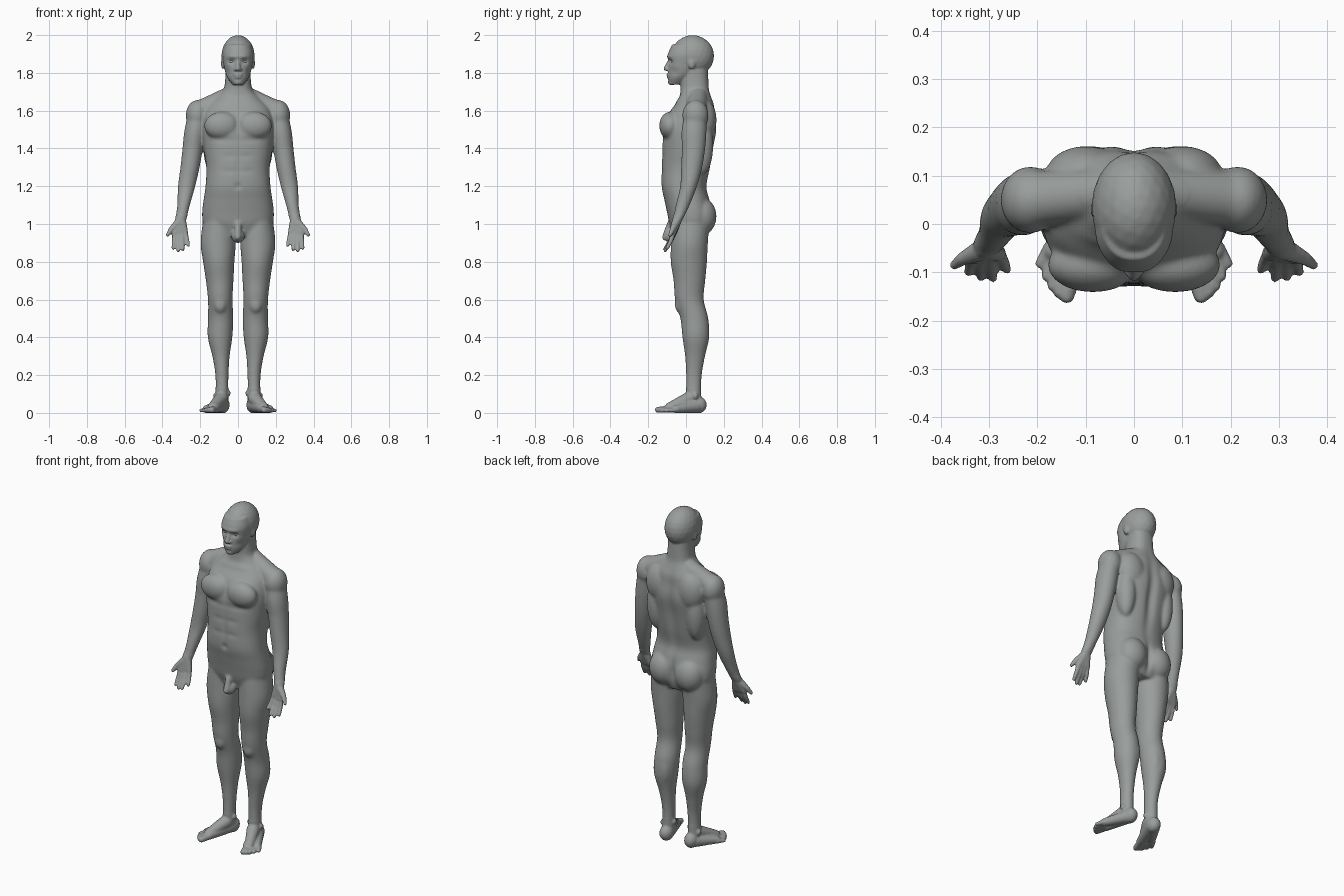
import bpy
import bmesh
import math
from mathutils import Matrix, Vector

default_cube = bpy.data.objects.get("Cube")
if default_cube:
    bpy.data.objects.remove(default_cube, do_unlink=True)

skin = bpy.data.materials.new("grey_clay")
skin.use_nodes = True
skin.diffuse_color = (.32, .34, .33, 1)
skin.node_tree.nodes["Principled BSDF"].inputs["Base Color"].default_value = (.32, .34, .33, 1)
skin.roughness = .6

bm = bmesh.new()


def smooth_rows(rows, steps=6):
    """Catmull-Rom interpolation through the cross-section rows."""
    result = []
    last = len(rows) - 1
    for i in range(last):
        before, start = rows[max(i - 1, 0)], rows[i]
        end, after = rows[i + 1], rows[min(i + 2, last)]
        for k in range(steps):
            t = k / steps
            result.append([
                b + t * (c - a) / 2 + t * t * (a - 2.5 * b + 2 * c - d / 2)
                + t ** 3 * (1.5 * (b - c) + (d - a) / 2)
                for a, b, c, d in zip(before, start, end, after)])
    result.append(rows[last])
    return result


def loft(rows, side=1, power=2, segments=40):
    """Closed skin through rows of (z, centre x, centre y, radius x, radius y)."""
    rings = []
    for z, cx, cy, rx, ry in smooth_rows(rows):
        ring = []
        for k in range(segments):
            angle = math.tau * k / segments
            c, s = math.cos(angle), math.sin(angle)
            x = cx + rx * math.copysign(abs(c) ** (2 / power), c)
            y = cy + ry * math.copysign(abs(s) ** (2 / power), s)
            ring.append(bm.verts.new((side * x, y, z)))
        rings.append(ring)
    for low, high in zip(rings, rings[1:]):
        for k in range(segments):
            n = (k + 1) % segments
            bm.faces.new((low[k], low[n], high[n], high[k]))
    bm.faces.new(rings[0][::-1])
    bm.faces.new(rings[-1])


def blob(centre, radii, side=1):
    x, y, z = centre
    place = Matrix.Translation((side * x, y, z)) @ Matrix.Diagonal((*radii, 1))
    bmesh.ops.create_icosphere(bm, subdivisions=3, radius=1, matrix=place)


def taper(a, b, ra, rb, side=1):
    """Round-ended tapering rod."""
    blob(a, (ra,) * 3, side)
    blob(b, (rb,) * 3, side)
    a, b = (Vector((side * p[0], p[1], p[2])) for p in (a, b))
    turn = (b - a).to_track_quat('Z', 'Y').to_matrix().to_4x4()
    bmesh.ops.create_cone(bm, cap_ends=True, segments=24, radius1=ra, radius2=rb,
                          depth=(b - a).length,
                          matrix=Matrix.Translation((a + b) / 2) @ turn)


def between(a, b, t):
    return Vector(a).lerp(Vector(b), t)


# Torso and neck
loft([(.93, 0, .02, .13, .08), (1, 0, .025, .182, .112), (1.06, 0, .02, .19, .12),
      (1.13, 0, .005, .182, .12), (1.2, 0, -.01, .172, .12), (1.3, 0, 0, .168, .13),
      (1.4, 0, .01, .182, .136), (1.5, 0, .02, .19, .143), (1.58, 0, .03, .18, .125),
      (1.63, 0, .045, .155, .105), (1.67, 0, .05, .115, .086), (1.71, 0, .047, .078, .076),
      (1.76, 0, .045, .068, .074), (1.83, 0, .045, .066, .07)], power=2.4)

# Skull, face, nose, lips and chin
blob((0, .035, 1.89), (.088, .114, .11))
loft([(1.738, 0, -.055, .028, .034), (1.77, 0, -.035, .053, .059), (1.8, 0, -.02, .067, .074),
      (1.85, 0, -.006, .077, .088), (1.9, 0, 0, .081, .095), (1.95, 0, .008, .068, .082)],
     power=2.2)
taper((0, -.088, 1.865), (0, -.106, 1.823), .009, .013)
blob((0, -.092, 1.79), (.026, .013, .007))
blob((0, -.09, 1.777), (.021, .013, .007))
blob((0, -.075, 1.752), (.024, .021, .018))

# Groin
taper((0, -.085, 1), (0, -.112, .928), .018, .017)
blob((0, -.08, .935), (.036, .032, .038))

for side in (1, -1):
    # Nostrils and ears
    blob((.013, -.097, 1.818), (.009, .011, .009), side)
    blob((.08, .03, 1.85), (.01, .02, .03), side)

    # Chest, shoulder blades, back muscles and buttocks
    blob((.085, -.085, 1.52), (.095, .057, .075), side)
    blob((.1, .1, 1.55), (.085, .062, .11), side)
    blob((.13, .085, 1.42), (.055, .06, .16), side)
    blob((.085, .082, 1.04), (.086, .08, .1), side)

    # Neck-to-shoulder slope and rounded shoulder
    taper((.05, .065, 1.675), (.215, .05, 1.59), .05, .058, side)
    blob((.215, .05, 1.575), (.062, .07, .082), side)

    # Arm
    loft([(1.62, .205, .055, .05, .055), (1.5, .227, .043, .056, .066),
          (1.4, .24, .04, .054, .062), (1.3, .254, .03, .051, .056),
          (1.2, .272, .014, .046, .045), (1.1, .288, -.017, .034, .037),
          (1.02, .304, -.045, .03, .025)], side)

    # Hand: palm fan, two-joint fingers and thumb
    wrist = (.303, -.045, 1.03)
    tips = [(.263, -.095, .888), (.292, -.112, .866), (.317, -.11, .86), (.343, -.1, .872)]
    for i, tip in enumerate(tips):
        knuckle = between((.28, -.062, .955), (.334, -.068, .952), i / 3)
        middle = between(knuckle, tip, .5) + Vector((0, .004, 0))
        taper(wrist, knuckle, .026, .016, side)
        taper(knuckle, middle, .0135, .012, side)
        taper(middle, tip, .012, .0095, side)
    taper((.318, -.055, 1.005), (.355, -.072, .97), .022, .014, side)
    taper((.355, -.072, .97), (.372, -.085, .942), .014, .01, side)

    # Leg, kneecap and calf
    loft([(1.02, .1, .025, .085, .1), (.9, .105, .018, .093, .098),
          (.8, .102, .015, .083, .096), (.7, .097, .018, .073, .084),
          (.6, .094, .018, .065, .076), (.5, .092, .044, .067, .074),
          (.4, .095, .052, .065, .071), (.3, .09, .048, .046, .053),
          (.2, .085, .042, .035, .042), (.1, .085, .04, .034, .04),
          (.05, .085, .045, .034, .04)], side)
    blob((.094, -.028, .575), (.036, .032, .05), side)
    blob((.074, .078, .43), (.036, .044, .1), side)

    # Ankle bones, heel, instep and toes
    blob((.053, .038, .105), (.014, .016, .018), side)
    blob((.118, .048, .09), (.014, .016, .018), side)
    blob((.082, .065, .042), (.038, .045, .045), side)
    taper((.09, .015, .075), (.135, -.085, .03), .036, .026, side)
    taper((.085, .05, .04), (.125, -.09, .025), .038, .025, side)
    taper((.095, .05, .035), (.167, -.055, .02), .035, .021, side)
    for i in range(5):
        t = i / 4
        base = between((.125, -.1, .02), (.175, -.045, .016), t)
        tip = between((.139, -.149, .016), (.195, -.082, .012), t)
        tip.y -= .012 * math.sin(math.pi * t)
        taper(base, tip, .018 - .006 * t, .016 - .006 * t, side)

# Fuse the parts into one continuous skin
bmesh.ops.recalc_face_normals(bm, faces=bm.faces)
mesh = bpy.data.meshes.new("body")
bm.to_mesh(mesh)
bm.free()
body = bpy.data.objects.new("body", mesh)
bpy.context.collection.objects.link(body)
fuse = body.modifiers.new("fuse", 'REMESH')
fuse.mode = 'VOXEL'
fuse.voxel_size = .0055
bpy.context.view_layer.update()
graph = bpy.context.evaluated_depsgraph_get()
fused = bpy.data.meshes.new_from_object(body.evaluated_get(graph))
body.modifiers.clear()
body.data = fused

# Soft sculpting strokes: (centre, reach, push), mirrored when off the midline
strokes = [
    ((0, .15, 1.4), (.025, .08, .2), (0, -.018, 0)),         # spine
    ((0, .145, 1.03), (.014, .06, .07), (0, -.03, 0)),       # buttock cleft
    ((0, -.135, 1.52), (.014, .04, .07), (0, .009, 0)),      # breastbone
    ((0, -.13, 1.3), (.014, .04, .1), (0, .006, 0)),         # belly midline
    ((0, -.13, 1.2), (.012, .03, .012), (0, .014, 0)),       # navel
    ((.085, -.13, 1.445), (.07, .04, .013), (0, .007, 0)),   # chest crease
    ((.08, -.06, 1.655), (.07, .04, .012), (0, -.007, 0)),   # collarbone
    ((.045, -.13, 1.28), (.035, .04, .01), (0, .005, 0)),    # belly folds
    ((.045, -.13, 1.36), (.035, .04, .01), (0, .005, 0)),
    ((.033, -.08, 1.861), (.018, .04, .013), (0, .014, 0)),  # eye socket
    ((.03, -.09, 1.886), (.03, .03, .009), (0, -.006, 0)),   # brow
    ((.055, -.06, 1.805), (.02, .03, .02), (-.004, .003, 0)),  # cheek hollow
]
strokes += [((-c[0], c[1], c[2]), r, (-p[0], p[1], p[2])) for c, r, p in strokes if c[0]]
broad_forms = []
for vert in fused.vertices:
    start = vert.co.copy()
    for centre, reach, push in strokes:
        if abs(start.z - centre[2]) < 2.5 * reach[2]:
            d = sum(((p - q) / r) ** 2 for p, q, r in zip(start, centre, reach))
            if d < 7:
                vert.co += Vector(push) * math.exp(-d)
    vert.co.z = max(vert.co.z, 0)
    hand = abs(start.x) > .24 and start.z < 1.05
    if .13 < start.z < 1.7 and not hand:
        broad_forms.append(vert.index)

# Gentle smoothing everywhere, stronger on the trunk and limbs
body.vertex_groups.new(name="broad_forms").add(broad_forms, 1, 'REPLACE')
for name, rounds, group in (("soften", 3, ""), ("blend", 22, "broad_forms")):
    soften = body.modifiers.new(name, 'SMOOTH')
    soften.factor = .5
    soften.iterations = rounds
    soften.vertex_group = group
fused.materials.clear()
fused.materials.append(skin)
fused.shade_smooth()

# Eyes
for side, name in ((1, "left_eye"), (-1, "right_eye")):
    eye_mesh = bpy.data.meshes.new(name)
    bm = bmesh.new()
    blob((.033, -.064, 1.86), (.016, .015, .011), side)
    bm.to_mesh(eye_mesh)
    bm.free()
    eye_mesh.materials.append(skin)
    eye_mesh.shade_smooth()
    bpy.context.collection.objects.link(bpy.data.objects.new(name, eye_mesh))
